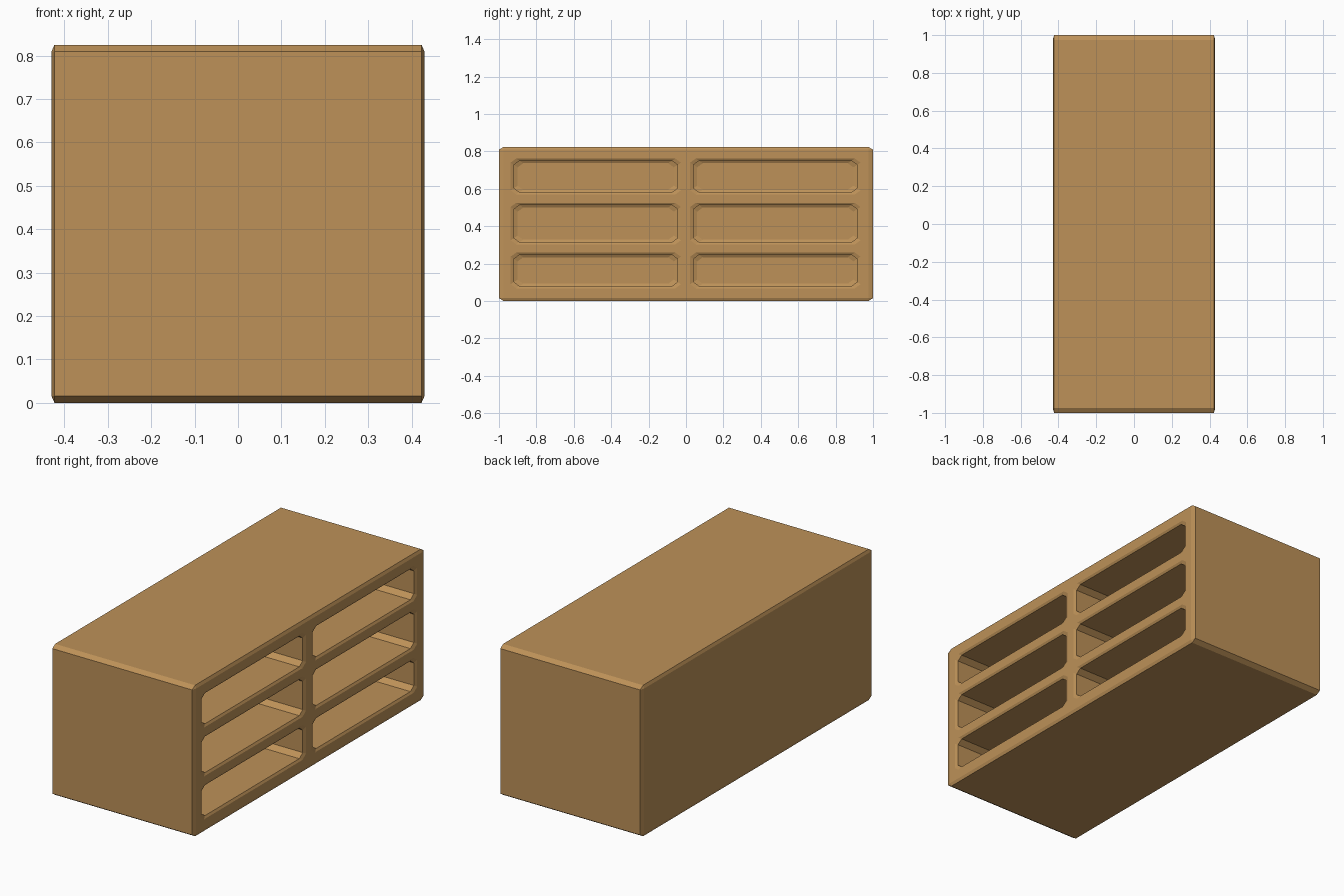
import bpy, bmesh
from mathutils import Matrix

if "Cube" in bpy.data.objects:
    bpy.data.objects.remove(bpy.data.objects["Cube"])

wood = bpy.data.materials.new("warm_wood")
wood.diffuse_color = (0.51, 0.285, 0.098, 1)
wood.use_nodes = True
wood.node_tree.nodes["Principled BSDF"].inputs["Base Color"].default_value = wood.diffuse_color

SIZE = (0.86, 2.0, 0.825)
BEVEL = (0.007, 0.025, 0.016)   # chamfer is stretched along the long axis


def make_object(name, bm):
    bmesh.ops.recalc_face_normals(bm, faces=bm.faces)
    me = bpy.data.meshes.new(name)
    bm.to_mesh(me)
    bm.free()
    ob = bpy.data.objects.new(name, me)
    bpy.context.collection.objects.link(ob)
    me.materials.append(wood)
    return ob


def ring(bm, x, y0, y1, z0, z1, cy=0.03, cz=0.022):
    """Rectangle with clipped corners at depth x."""
    pts = [(y0 + cy, z0), (y1 - cy, z0), (y1, z0 + cz), (y1, z1 - cz),
           (y1 - cy, z1), (y0 + cy, z1), (y0, z1 - cz), (y0, z0 + cz)]
    return [bm.verts.new((x, y, z)) for y, z in pts]


def add_pocket(bm, y0, y1, z0, z1):
    """Deep compartment with a flared mouth and chamfered back edge."""
    # (x, growth in y, growth in z)
    steps = [(0.45, 0.018, 0.012), (0.43, 0.018, 0.012), (0.423, 0, 0),
             (-0.378, 0, 0), (-0.385, -0.02, -0.013)]
    rings = [ring(bm, x, y0 - gy, y1 + gy, z0 - gz, z1 + gz) for x, gy, gz in steps]
    for a, b in zip(rings, rings[1:]):
        for i in range(8):
            j = (i + 1) % 8
            bm.faces.new((a[i], a[j], b[j], b[i]))
    bm.faces.new(rings[0])
    bm.faces.new(rings[-1])


# cabinet body: box chamfered in scaled space
bm = bmesh.new()
bmesh.ops.create_cube(bm, size=1)
bmesh.ops.scale(bm, vec=[s / b for s, b in zip(SIZE, BEVEL)], verts=bm.verts)
bmesh.ops.bevel(bm, geom=list(bm.edges), offset=1, segments=1, affect='EDGES')
bmesh.ops.scale(bm, vec=BEVEL, verts=bm.verts)
bmesh.ops.translate(bm, vec=(0, 0, SIZE[2] / 2), verts=bm.verts)
cabinet = make_object("cabinet_body", bm)

# six open compartments, two columns by three rows
bm = bmesh.new()
for y0, y1 in ((-0.92, -0.045), (0.04, 0.915)):
    for z0, z1 in ((0.08, 0.247), (0.315, 0.513), (0.582, 0.75)):
        add_pocket(bm, y0, y1, z0, z1)
cutter = make_object("compartment_cutter", bm)
cutter.hide_render = True

mod = cabinet.modifiers.new("compartments", 'BOOLEAN')
mod.operation = 'DIFFERENCE'
mod.solver = 'EXACT'
mod.object = cutter
bpy.context.view_layer.objects.active = cabinet
cabinet.select_set(True)
bpy.ops.object.modifier_apply(modifier=mod.name)
bpy.data.objects.remove(cutter)
